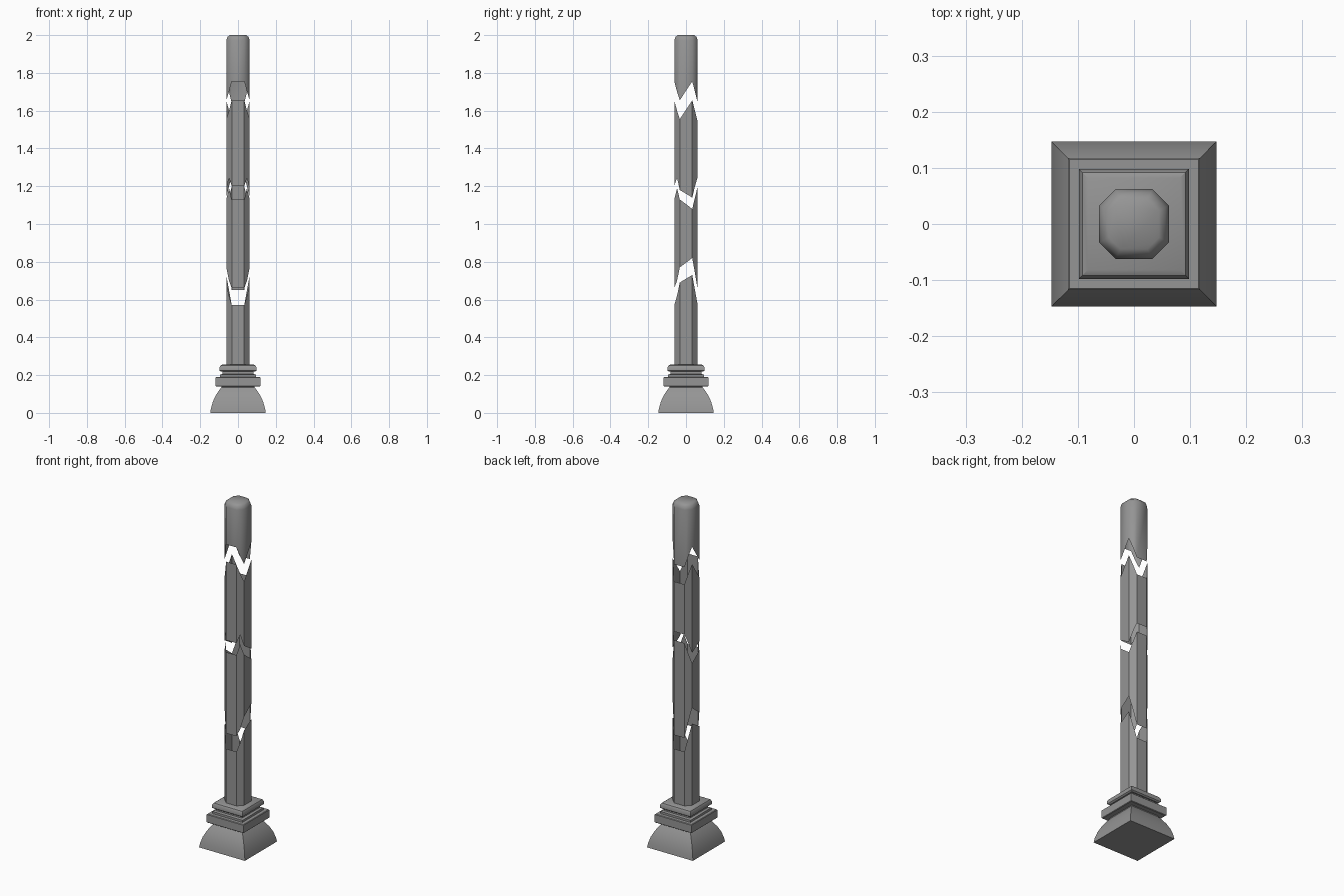
import bpy
import bmesh

if "Cube" in bpy.data.objects:
    bpy.data.objects.remove(bpy.data.objects["Cube"])

stone = bpy.data.materials.new("grey_stone")
stone.use_nodes = True
GREY = (0.3, 0.3, 0.3, 1)
stone.diffuse_color = GREY
stone.node_tree.nodes["Principled BSDF"].inputs["Base Color"].default_value = GREY


def loft(name, rings, cap_bottom, cap_top, angle=0.6):
    """Join matching rings of points into a skin, with optional end caps."""
    bm = bmesh.new()
    loops = [[bm.verts.new(p) for p in ring] for ring in rings]
    n = len(loops[0])
    for low, high in zip(loops, loops[1:]):
        for i in range(n):
            j = (i + 1) % n
            bm.faces.new((low[i], low[j], high[j], high[i]))
    if cap_bottom:
        bm.faces.new(loops[0][::-1])
    if cap_top:
        bm.faces.new(loops[-1])
    mesh = bpy.data.meshes.new(name)
    bm.to_mesh(mesh)
    bm.free()
    mesh.materials.append(stone)
    obj = bpy.data.objects.new(name, mesh)
    bpy.context.collection.objects.link(obj)
    bpy.ops.object.select_all(action="DESELECT")
    obj.select_set(True)
    bpy.context.view_layer.objects.active = obj
    bpy.ops.object.shade_smooth_by_angle(angle=angle)
    return obj


# Chamfered square outline, counter-clockwise, with a point inside each chamfer
R, F = 0.062, 0.033
M = (R + F) / 2
HALF = [(F, -R), (M, -M), (R, -F), (R, F), (M, M), (F, R)]
OUTLINE = HALF + [(-x, y) for x, y in reversed(HALF)]


def level(z, scale=1.0):
    return [(x * scale, y * scale, z) for x, y in OUTLINE]


def broken(heights):
    """Ragged edge, the same on both sides, heights listed front to back."""
    return [(x, y, z) for (x, y), z in zip(OUTLINE, heights + heights[::-1])]


# Each break: edge of the piece below, edge of the piece above
breaks = [
    ([0.57, 0.62, 0.69, 0.73, 0.65, 0.57], [0.66, 0.70, 0.77, 0.82, 0.74, 0.65]),
    ([1.13, 1.19, 1.13, 1.08, 1.14, 1.20], [1.20, 1.245, 1.18, 1.14, 1.20, 1.25]),
    ([1.655, 1.60, 1.555, 1.655, 1.60, 1.54], [1.755, 1.70, 1.655, 1.755, 1.70, 1.64]),
]
(low_a, up_a), (low_b, up_b), (low_c, up_c) = breaks

# Hollow shaft pieces
loft("shaft_foot", [level(0.25), broken(low_a)], False, False)
loft("shaft_lower_middle", [broken(up_a), broken(low_b)], False, False)
loft("shaft_upper_middle", [broken(up_b), broken(low_c)], False, False)
loft("shaft_top", [broken(up_c), level(1.972), level(1.99, 0.9), level(2.0, 0.72)],
     False, True, 1.0)


def square_part(name, profile):
    """Square moulding from (half width, height) steps."""
    rings = [[(-w, -w, z), (w, -w, z), (w, w, z), (-w, w, z)] for w, z in profile]
    return loft(name, rings, True, True)


# Base mouldings
square_part("base_bell", [(0.147, 0), (0.143, 0.025), (0.133, 0.06), (0.118, 0.092),
                          (0.1, 0.12), (0.088, 0.135), (0.088, 0.145)])
square_part("base_slab", [(0.115, 0.14), (0.118, 0.143), (0.118, 0.187), (0.115, 0.19)])
square_part("base_neck", [(0.096, 0.188), (0.096, 0.202), (0.083, 0.206), (0.083, 0.225)])
square_part("base_collar", [(0.09, 0.218), (0.098, 0.224), (0.098, 0.24),
                            (0.092, 0.251), (0.082, 0.256)])
